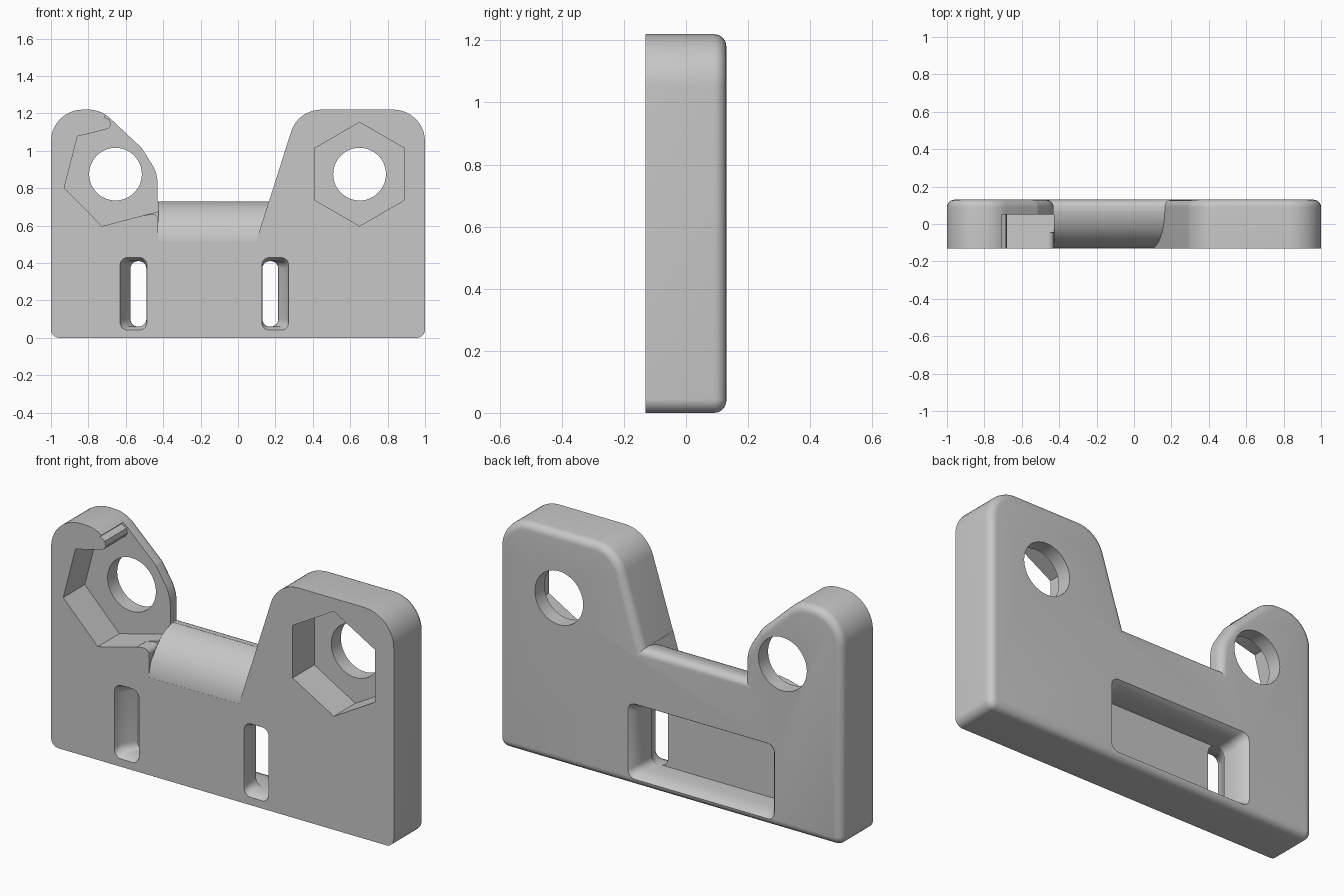
import bpy, bmesh, math
from mathutils import Vector

if "Cube" in bpy.data.objects:
    bpy.data.objects.remove(bpy.data.objects["Cube"], do_unlink=True)

FRONT, BACK, FLOOR = -0.13, 0.13, 0.05
HOLE_Z = 0.875
RIM = 0.04

grey = bpy.data.materials.new("plain grey")
grey.use_nodes = True
grey.diffuse_color = (0.57, 0.57, 0.57, 1)
grey.node_tree.nodes["Principled BSDF"].inputs["Base Color"].default_value = (0.57, 0.57, 0.57, 1)


def rounded(corners, steps=10):
    """Polygon in x, z whose corners (x, z, radius) are turned into arcs."""
    pts, n = [], len(corners)
    for i, (x, z, r) in enumerate(corners):
        p = Vector((x, 0, z))
        if r == 0:
            pts.append(p)
            continue
        a, b = (Vector((c[0], 0, c[1])) - p for c in (corners[i - 1], corners[(i + 1) % n]))
        a.normalize()
        b.normalize()
        half = a.angle(b) / 2
        centre = p + (a + b).normalized() * r / math.sin(half)
        reach = r / math.tan(half)
        start = (p + a * reach - centre).normalized()
        end = (p + b * reach - centre).normalized()
        pts += [centre + start.slerp(end, k / steps).normalized() * r for k in range(steps + 1)]
    return pts


def inset(corners, d):
    """Move every side of a counter-clockwise corner list inward by d."""
    result, n = [], len(corners)
    for i, (x, z, r) in enumerate(corners):
        p, q = corners[i - 1], corners[(i + 1) % n]
        m1 = Vector((p[1] - z, x - p[0])).normalized()
        m2 = Vector((z - q[1], q[0] - x)).normalized()
        move = (m1 + m2) * d / (1 + m1.dot(m2))
        result.append((x + move.x, z + move.y, r - d if r else 0))
    return result


def rounded_box(x0, x1, z0, z1, r):
    return rounded([(x0, z0, r), (x1, z0, r), (x1, z1, r), (x0, z1, r)], 6)


def ngon(x, z, r, sides, turn=0.0):
    angles = [turn + math.tau * k / sides for k in range(sides)]
    return [Vector((x + r * math.cos(a), 0, z + r * math.sin(a))) for a in angles]


def finish(name, bm):
    bmesh.ops.recalc_face_normals(bm, faces=bm.faces)
    if bm.calc_volume(signed=True) < 0:
        bmesh.ops.reverse_faces(bm, faces=bm.faces)
    mesh = bpy.data.meshes.new(name)
    bm.to_mesh(mesh)
    bm.free()
    mesh.materials.append(grey)
    obj = bpy.data.objects.new(name, mesh)
    bpy.context.collection.objects.link(obj)
    return obj


def skin(rings):
    """Closed solid through rings of equal point count."""
    bm = bmesh.new()
    loops = [[bm.verts.new(p) for p in ring] for ring in rings]
    n = len(loops[0])
    for a, b in zip(loops, loops[1:]):
        for i in range(n):
            j = (i + 1) % n
            bm.faces.new((a[i], a[j], b[j], b[i]))
    bm.faces.new(loops[0])
    bm.faces.new(loops[-1])
    return bm


def loft(*sections):
    return skin([[Vector((p.x, y, p.z)) for p in pts] for y, pts in sections])


def cut(bm):
    cutter = finish("cutter", bm)
    cutter.hide_render = True
    mod = bracket.modifiers.new("cut", "BOOLEAN")
    mod.operation, mod.solver, mod.object = "DIFFERENCE", "EXACT", cutter
    bpy.context.view_layer.objects.active = bracket
    bpy.ops.object.modifier_apply(modifier=mod.name)
    bpy.data.objects.remove(cutter, do_unlink=True)


def slope_x(z):
    return 0.093 + (z - 0.5) * 0.317


# Plate with two lugs, its back rim rounded over
outline = [
    (-1, 0, 0.045), (1, 0, 0.045), (1, 1.22, 0.17), (slope_x(1.22), 1.22, 0.17),
    (slope_x(0.73), 0.73, 0), (-0.43, 0.73, 0), (-0.43, 0.88, 0.2),
    (-0.515, 1.015, 0.06), (-0.733, 1.22, 0.17), (-1, 1.22, 0.17)]
sections = [(FRONT, rounded(outline))]
for k in range(7):
    a = math.pi / 2 * k / 6
    sections.append((BACK - RIM + RIM * math.sin(a),
                     rounded(inset(outline, RIM * (1 - math.cos(a))))))
bracket = finish("bracket", loft(*sections))

# Rounded saddle between the lugs
arc = [math.radians(176 - 4.5 * k) for k in range(19)]
profile = [(0.09 + 0.22 * math.cos(a), 0.5 + 0.23 * math.sin(a)) for a in arc]
profile = [(-0.2, profile[0][1])] + profile + [(profile[-1][0], 0.8), (-0.2, 0.8)]
cut(skin([[Vector((-0.429, y, z)) for y, z in profile],
          [Vector((slope_x(z) - 0.001, y, z)) for y, z in profile]]))

# Closed hexagon pocket in the left lug
hexagon = ngon(0.65, HOLE_Z, 0.277, 6, math.radians(30))
cut(loft((FRONT - 0.05, hexagon), (FLOOR, hexagon)))

# Turned hexagon pocket in the right lug, open toward the middle
pocket = rounded([
    (-0.929, 0.802, 0), (-0.727, 0.597, 0), (-0.428, 0.675, 0), (-0.428, 0.735, 0),
    (-0.3, 0.735, 0), (-0.3, 1.3, 0), (-0.6, 1.3, 0), (-0.715, 1.18, 0),
    (-0.685, 1.165, 0), (-0.68, 1.14, 0), (-0.69, 1.122, 0), (-0.71, 1.113, 0),
    (-0.858, 1.077, 0)])
cut(loft((FRONT - 0.05, pocket), (FLOOR, pocket)))
lip = rounded([(-0.5, 0.72, 0), (-0.5, 0.655, 0), (-0.43, 0.668, 0.03),
               (-0.425, 0.6, 0), (-0.425, 0.72, 0)])
cut(loft((FRONT - 0.05, lip), (-0.045, lip)))

# Round bolt holes
for x in (-0.655, 0.65):
    hole = ngon(x, HOLE_Z, 0.141, 48)
    cut(loft((0, hole), (0.2, hole)))

# Flared strap recess in the back
cut(loft((-0.035, rounded_box(-0.575, 0.215, 0.06, 0.41, 0.04)),
         (0.05, rounded_box(-0.575, 0.215, 0.06, 0.41, 0.04)),
         (0.09, rounded_box(-0.583, 0.223, 0.055, 0.415, 0.04)),
         (0.115, rounded_box(-0.595, 0.235, 0.045, 0.425, 0.04)),
         (0.14, rounded_box(-0.615, 0.255, 0.03, 0.44, 0.04))))

# Flared strap slots in the front, mirrored about the recess centre
for side in (-1, 1):
    sections = []
    for y, outer, inner, low, high in (
            (-0.14, 0.452, 0.305, 0.035, 0.435), (-0.115, 0.448, 0.31, 0.05, 0.42),
            (-0.09, 0.44, 0.31, 0.06, 0.41), (-0.05, 0.415, 0.31, 0.06, 0.41),
            (-0.02, 0.396, 0.31, 0.06, 0.41)):
        x0, x1 = sorted((-0.18 + side * outer, -0.18 + side * inner))
        sections.append((y, rounded_box(x0, x1, low, high, 0.04)))
    cut(loft(*sections))

# Smooth curved faces, keep hard edges
bpy.ops.object.select_all(action="DESELECT")
bracket.select_set(True)
bpy.context.view_layer.objects.active = bracket
bpy.ops.object.shade_smooth_by_angle(angle=math.radians(25))
